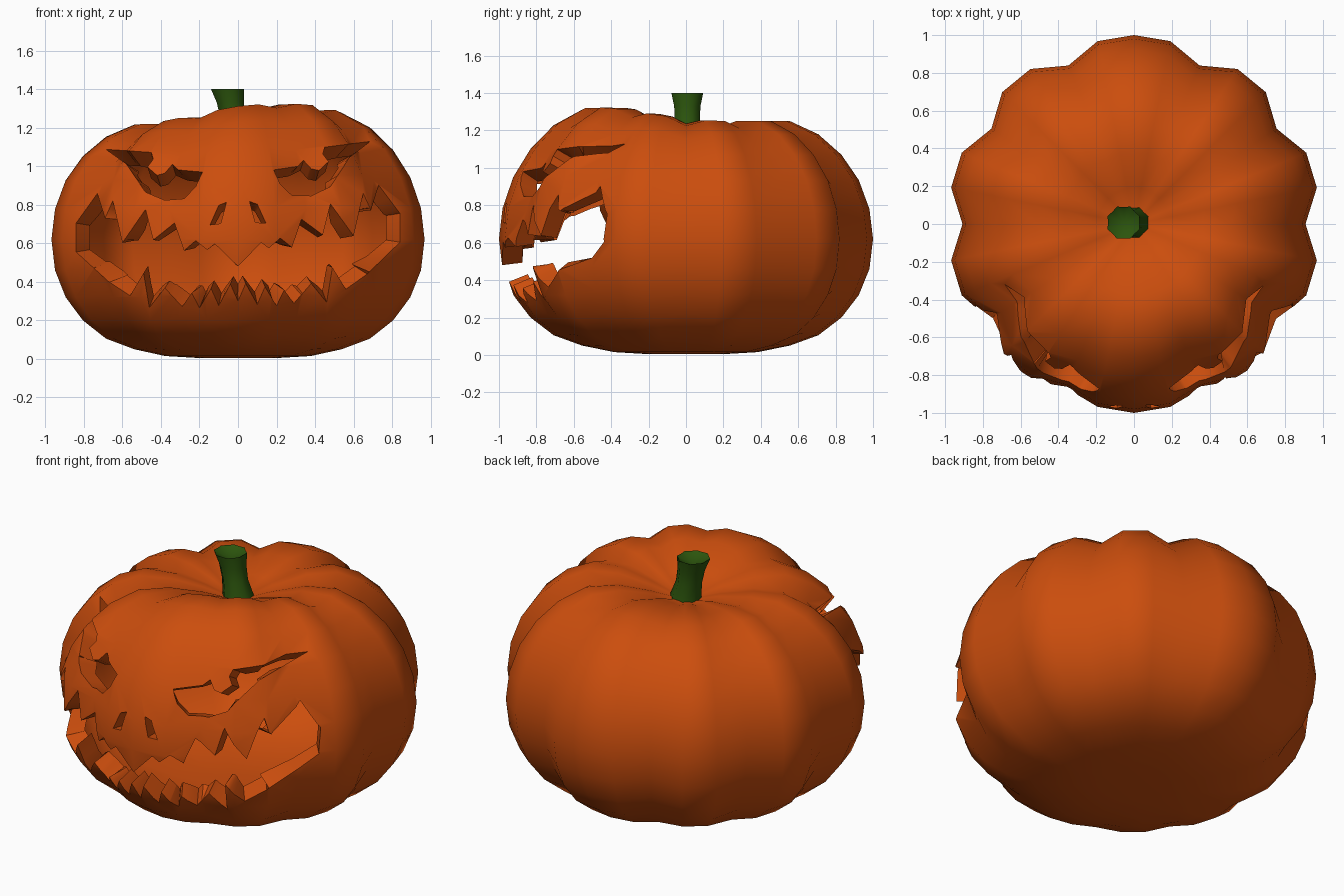
import bpy, bmesh
from math import sin, cos, pi

if "Cube" in bpy.data.objects:
    bpy.data.objects.remove(bpy.data.objects["Cube"])


def material(name, rgb):
    m = bpy.data.materials.new(name)
    m.diffuse_color = (*rgb, 1)
    m.use_nodes = True
    m.node_tree.nodes["Principled BSDF"].inputs["Base Color"].default_value = m.diffuse_color
    return m


def make_object(name, bm):
    bmesh.ops.recalc_face_normals(bm, faces=bm.faces[:])
    me = bpy.data.meshes.new(name)
    bm.to_mesh(me)
    bm.free()
    ob = bpy.data.objects.new(name, me)
    bpy.context.collection.objects.link(ob)
    return ob


def loft(name, rings, start, end):
    """Closed skin over rings of points, with a pole point at either end."""
    bm = bmesh.new()
    loops = [[bm.verts.new(p) for p in ring] for ring in rings]
    n = len(loops[0])
    for a, b in zip(loops, loops[1:]):
        for i in range(n):
            bm.faces.new((a[i], a[(i + 1) % n], b[(i + 1) % n], b[i]))
    for loop, tip in ((loops[0], start), (loops[-1], end)):
        pole = bm.verts.new(tip)
        for i in range(n):
            bm.faces.new((loop[i], loop[(i + 1) % n], pole))
    return make_object(name, bm)


def smooth(ob, angle):
    bpy.ops.object.select_all(action='DESELECT')
    ob.select_set(True)
    bpy.context.view_layer.objects.active = ob
    bpy.ops.object.shade_smooth_by_angle(angle=angle)


def apply_modifiers(ob):
    bpy.context.view_layer.update()
    graph = bpy.context.evaluated_depsgraph_get()
    me = bpy.data.meshes.new_from_object(ob.evaluated_get(graph))
    ob.modifiers.clear()
    ob.data = me
    return me


# Pumpkin skin: 32-sided, ten ribs with creases that fade towards the poles
SIDES, MID = 32, 0.62
CREASES = {0: 1, 3: 1, 6: 1, 10: 1, 13: 1, 16: 1, 19: 0.9, 22: 0.6, 26: 0.6, 29: 0.9}
heights = [0.004, 0.015, 0.05, 0.105, 0.2, 0.32, 0.46, 0.62,
           0.78, 0.935, 1.07, 1.18, 1.25, 1.25, 1.2]
depth = [0, 0, 0.1, 0.3, 0.6, 0.9, 1, 1, 1, 1, 1, 0.9, 0.75, 0.5, 0.25]


def skin_point(k, i):
    a = 2 * pi * i / SIDES
    crease = 1 - 0.08 * depth[k] * CREASES.get(i, 0)
    r = sin(pi * (k + 1) / 16) * crease * (1.0 if i in (8, 24) else 0.987)
    z = MID + (heights[k] - MID) * crease
    # crown rises towards the front right and sinks on the left
    t = max(0, (heights[k] - MID) / 0.63) ** 2 * min(1, r / 0.4)
    z += t * (0.075 * max(0, cos(a + 1.13)) ** 2 - 0.035 * max(0, -cos(a)))
    return r * cos(a), r * sin(a), z


body = loft("pumpkin_body",
            [[skin_point(k, i) for i in range(SIDES)] for k in range(15)],
            (0, 0, 0.004), (0, 0, 1.13))

# Face openings in front view (x, z), right half
eye = [(0.685, 1.108), (0.45, 1.085), (0.44, 1.05), (0.47, 1.01), (0.42, 0.965),
       (0.38, 0.975), (0.34, 1.02), (0.31, 0.99), (0.185, 0.975), (0.22, 0.9),
       (0.28, 0.84), (0.38, 0.835), (0.48, 0.88), (0.53, 0.955), (0.58, 1.03)]
nose = [(0.06, 0.815), (0.1, 0.8), (0.145, 0.7), (0.09, 0.705)]
mouth = [(0, 0.48), (0.12, 0.6), (0.16, 0.57), (0.22, 0.62), (0.28, 0.57),
         (0.33, 0.715), (0.44, 0.63), (0.48, 0.79), (0.6, 0.62), (0.65, 0.84),
         (0.69, 0.75), (0.73, 0.88), (0.84, 0.73), (0.84, 0.58), (0.67, 0.42),
         (0.56, 0.345), (0.49, 0.46), (0.46, 0.28), (0.38, 0.38), (0.29, 0.28),
         (0.24, 0.35), (0.2, 0.27), (0.14, 0.37), (0.1, 0.28), (0.04, 0.39), (0, 0.3)]


def mirrored(points):
    return [(-x, z) for x, z in reversed(points)]


DEEP = -0.15
bm = bmesh.new()
for shape in (eye, mirrored(eye), nose, mirrored(nose), mouth + mirrored(mouth[1:-1])):
    front, back = ([bm.verts.new((x, y, z + 0.03 * x)) for x, z in shape]
                   for y in (-1.3, DEEP))
    n = len(shape)
    bm.faces.new(front)
    bm.faces.new(back[::-1])
    for i in range(n):
        bm.faces.new((front[i], back[i], back[(i + 1) % n], front[(i + 1) % n]))
cutter = make_object("face_cutter", bm)
cutter.hide_render = True

# Carve, then drop the cutter walls so only the open skin remains
cut = body.modifiers.new("carve", 'BOOLEAN')
cut.operation = 'DIFFERENCE'
cut.solver = 'EXACT'
cut.object = cutter
carved = apply_modifiers(body)
bpy.data.objects.remove(cutter)
bm = bmesh.new()
bm.from_mesh(carved)
bmesh.ops.delete(bm, geom=[v for v in bm.verts if abs(v.co.y - DEEP) < 1e-5],
                 context='VERTS')
bm.to_mesh(carved)
bm.free()

# Thick lips around the openings only, with crisp cut edges
shell = body.modifiers.new("lips", 'SOLIDIFY')
shell.thickness = 0.11
shell.offset = -1
shell.use_rim_only = True
hollow = apply_modifiers(body)
hollow.materials.clear()
hollow.materials.append(material("orange_skin", (0.6, 0.075, 0.004)))
smooth(body, 0.85)

# Stem: fluted, leaning, flared, with a sunken top
stem_rings = []
for cx, r, z in ((0.0, 0.095, 1.1), (-0.005, 0.085, 1.17), (-0.025, 0.072, 1.25),
                 (-0.04, 0.076, 1.33), (-0.055, 0.092, 1.4), (-0.055, 0.08, 1.392)):
    radii = [r * (1 if i % 2 else 0.9) for i in range(16)]
    stem_rings.append([(cx + q * cos(pi * i / 8), 0.007 + q * sin(pi * i / 8), z)
                       for i, q in enumerate(radii)])
stem = loft("stem", stem_rings, (0, 0, 1.1), (-0.05, 0.007, 1.36))
stem.data.materials.append(material("green_stem", (0.025, 0.09, 0.004)))
smooth(stem, 1.0)
